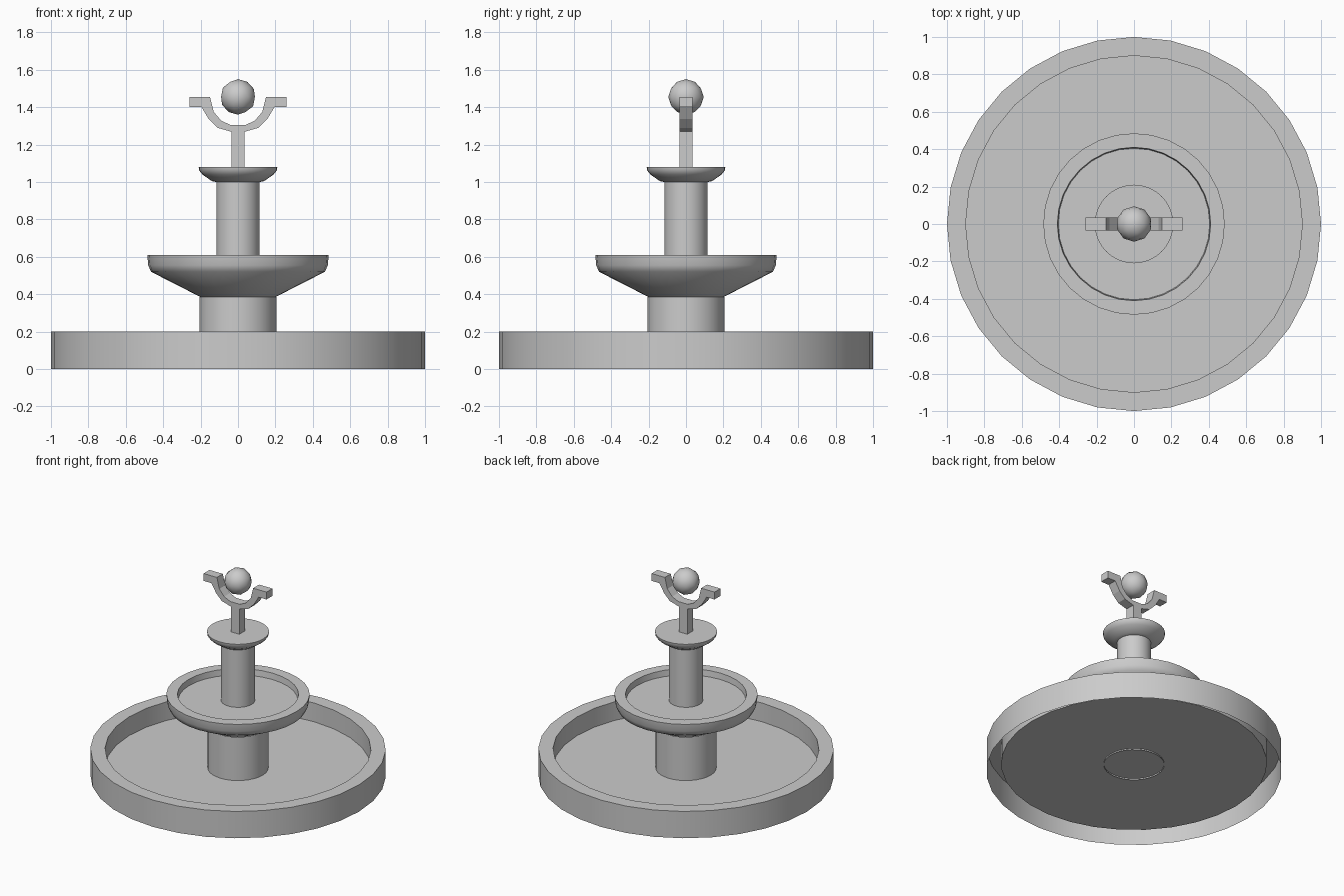
import bpy, bmesh, math

if "Cube" in bpy.data.objects:
    bpy.data.objects.remove(bpy.data.objects["Cube"])

SIDES = 32


def finish(name, bm, smooth=True):
    mesh = bpy.data.meshes.new(name)
    bm.to_mesh(mesh)
    bm.free()
    obj = bpy.data.objects.new(name, mesh)
    bpy.context.collection.objects.link(obj)
    if smooth:
        bpy.ops.object.select_all(action='DESELECT')
        obj.select_set(True)
        bpy.context.view_layer.objects.active = obj
        bpy.ops.object.shade_smooth_by_angle(angle=math.radians(40))
    return obj


def lathe(name, profile):
    """Revolve (radius, z) points, listed from the outside bottom up and inwards."""
    bm = bmesh.new()
    rings = []
    for r, z in profile:
        if r == 0:
            rings.append([bm.verts.new((0, 0, z))] * SIDES)
        else:
            rings.append([bm.verts.new((r * math.cos(2 * math.pi * i / SIDES),
                                        r * math.sin(2 * math.pi * i / SIDES), z))
                          for i in range(SIDES)])
    for a, b in zip(rings, rings[1:]):
        for i in range(SIDES):
            j = (i + 1) % SIDES
            quad = [a[i], a[j], b[j], b[i]]
            bm.faces.new(list(dict.fromkeys(quad)))
    return finish(name, bm)


# Large basin, open underneath
lathe("basin", [(1, 0), (1, 0.2), (0.9, 0.2), (0.9, 0.06), (0, 0.06)])

# Columns
lathe("lower_column", [(0.205, 0.05), (0.205, 0.385)])
lathe("upper_column", [(0.115, 0.56), (0.115, 1.0)])

# Middle bowl with a recessed floor
lathe("middle_bowl", [(0.2, 0.385), (0.465, 0.52), (0.48, 0.555), (0.485, 0.61),
                      (0.41, 0.61), (0.405, 0.565), (0, 0.565)])

# Flat-topped upper dish
lathe("upper_dish", [(0.115, 1.0), (0.14, 1.005), (0.19, 1.04), (0.208, 1.062),
                     (0.21, 1.08), (0, 1.08)])

# Square stem
bm = bmesh.new()
bmesh.ops.create_cube(bm, size=1)
for v in bm.verts:
    v.co = (v.co.x * 0.07, v.co.y * 0.07, 1.175 + v.co.z * 0.2)
finish("stem", bm, smooth=False)

# Curved cradle: inner and outer half profiles, mirrored across x
inner = [(0.04, 1.305), (0.09, 1.328), (0.13, 1.375), (0.15, 1.455), (0.26, 1.455)]
outer = [(0.04, 1.27), (0.11, 1.29), (0.157, 1.337), (0.195, 1.40), (0.26, 1.40)]


def mirrored(half):
    return [(-x, z) for x, z in reversed(half)] + half


bm = bmesh.new()
rows = [[bm.verts.new((x, y, z)) for x, z in mirrored(half)]
        for half, y in ((inner, -0.035), (inner, 0.035), (outer, 0.035), (outer, -0.035))]
for k in range(4):
    a, b = rows[k], rows[(k + 1) % 4]
    for i in range(len(a) - 1):
        bm.faces.new((a[i], a[i + 1], b[i + 1], b[i]))
for end in (0, -1):
    bm.faces.new([row[end] for row in rows])
bmesh.ops.recalc_face_normals(bm, faces=bm.faces)
finish("cradle", bm, smooth=False)

# Ball floating above the cradle
bm = bmesh.new()
bmesh.ops.create_icosphere(bm, subdivisions=2, radius=0.095)
bmesh.ops.translate(bm, verts=bm.verts, vec=(0, 0, 1.455))
finish("ball", bm)
